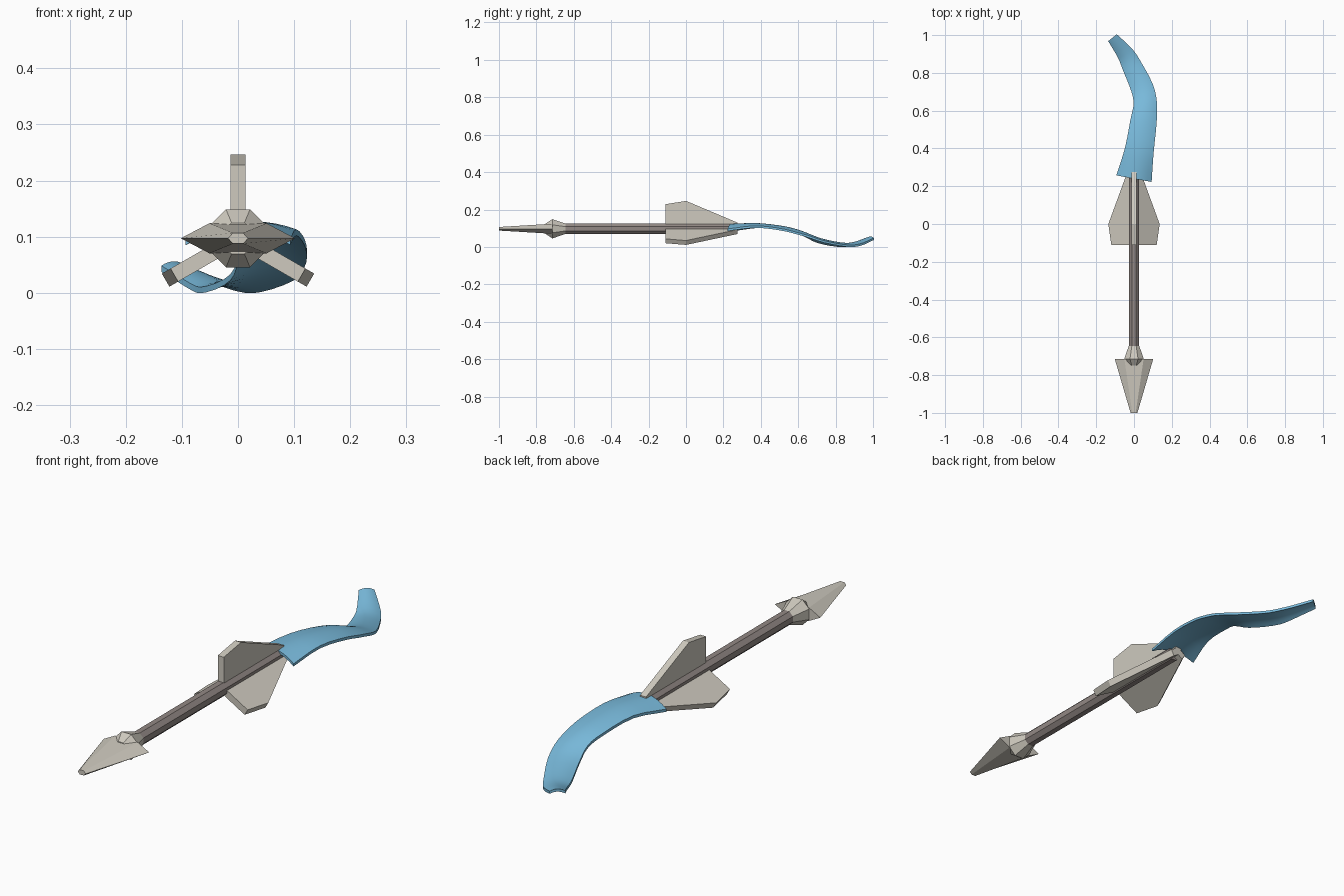
import bpy, bmesh, math
from mathutils import Vector

cube = bpy.data.objects.get("Cube")
if cube:
    bpy.data.objects.remove(cube, do_unlink=True)

AXIS_Z = 0.097


def material(name, rgb):
    m = bpy.data.materials.new(name)
    m.use_nodes = True
    m.diffuse_color = (*rgb, 1)
    bsdf = next(n for n in m.node_tree.nodes if n.type == 'BSDF_PRINCIPLED')
    bsdf.inputs["Base Color"].default_value = (*rgb, 1)
    return m


pale = material("pale stone grey", (0.62, 0.59, 0.52))
brown = material("brown grey", (0.29, 0.25, 0.235))
blue = material("sky blue", (0.19, 0.49, 0.71))


def finish(name, bm, mat):
    bmesh.ops.recalc_face_normals(bm, faces=bm.faces)
    me = bpy.data.meshes.new(name)
    bm.to_mesh(me)
    bm.free()
    ob = bpy.data.objects.new(name, me)
    bpy.context.collection.objects.link(ob)
    me.materials.append(mat)
    return ob


def skin(name, rings, mat):
    """Join closed rings of points into a capped solid."""
    bm = bmesh.new()
    loops = [[bm.verts.new(p) for p in ring] for ring in rings]
    for a, b in zip(loops, loops[1:]):
        for i in range(len(a)):
            j = (i + 1) % len(a)
            bm.faces.new((a[i], a[j], b[j], b[i]))
    bm.faces.new(loops[0])
    bm.faces.new(loops[-1])
    return finish(name, bm, mat)


def turned(name, profile, sides, phase, mat):
    """Rings along y, given as (y, x radius, z radius)."""
    angles = [math.tau * (i + phase) / sides for i in range(sides)]
    return skin(name, [[(rx * math.cos(a), y, AXIS_Z + rz * math.sin(a)) for a in angles]
                       for y, rx, rz in profile], mat)


# Shaft, collar and flattened blade
turned("shaft", [(-0.7, 0.03, 0.03), (0.25, 0.03, 0.03)], 8, 0.5, brown)
turned("collar", [(-0.75, 0.03, 0.03), (-0.715, 0.056, 0.056), (-0.645, 0.03, 0.03)], 8, 0.5, pale)
turned("blade", [(-1, 0.018, 0.011), (-0.714, 0.102, 0.031)], 6, 0, pale)

# Three fins spaced evenly around the shaft
fin_outline = [(-0.11, 0), (-0.11, 0.131), (0, 0.149), (0.275, 0.033), (0.275, 0)]
for name, turn in (("top_fin", 0), ("left_fin", 120), ("right_fin", 240)):
    a = math.radians(turn)
    out = Vector((math.sin(a), 0, math.cos(a)))
    side = Vector((math.cos(a), 0, -math.sin(a)))
    skin(name, [[Vector((0, y, AXIS_Z)) + out * r + side * s for y, r in fin_outline]
                for s in (-0.0135, 0.0135)], pale)

# Streamer: arched ribbon along a path of (x, y, crest z, half width, arch)
path = [Vector(p) for p in (
    (0, 0.24, 0.124, 0.095, 0.028), (0.028, 0.39, 0.127, 0.077, 0.014),
    (0.05, 0.54, 0.108, 0.07, 0.014), (0.06, 0.635, 0.08, 0.062, 0.014),
    (0.043, 0.72, 0.046, 0.06, 0.013), (-0.008, 0.83, 0.024, 0.053, 0.012),
    (-0.045, 0.9, 0.026, 0.045, 0.011), (-0.114, 0.986, 0.056, 0.029, 0.008))]


def spline(t):
    i = min(int(t), len(path) - 2)
    u = t - i
    b, c = path[i], path[i + 1]
    a = path[i - 1] if i else b * 2 - c
    d = path[i + 2] if i + 2 < len(path) else c * 2 - b
    return 0.5 * (2 * b + (c - a) * u + (2 * a - 5 * b + 4 * c - d) * u ** 2
                  + (3 * b - a - 3 * c + d) * u ** 3)


THICK = 0.011
across_steps = [k / 4 - 1 for k in range(9)]
rings = []
count = 21
for k in range(count + 1):
    t = k * (len(path) - 1) / count
    x, y, z, half, arch = spline(t)
    ahead = spline(min(t + 0.01, len(path) - 1)) - spline(max(t - 0.01, 0))
    across = Vector((ahead[1], -ahead[0], 0)).normalized()
    upper = [Vector((x, y, z - arch * s * s)) + across * half * s for s in across_steps]
    lower = [p - Vector((0, 0, THICK)) for p in reversed(upper)]
    rings.append(upper + lower)
streamer = skin("streamer", rings, blue)

# Smooth the cloth, keeping its rim crisp
bpy.ops.object.select_all(action='DESELECT')
streamer.select_set(True)
bpy.context.view_layer.objects.active = streamer
bpy.ops.object.shade_smooth_by_angle(angle=math.radians(35))
